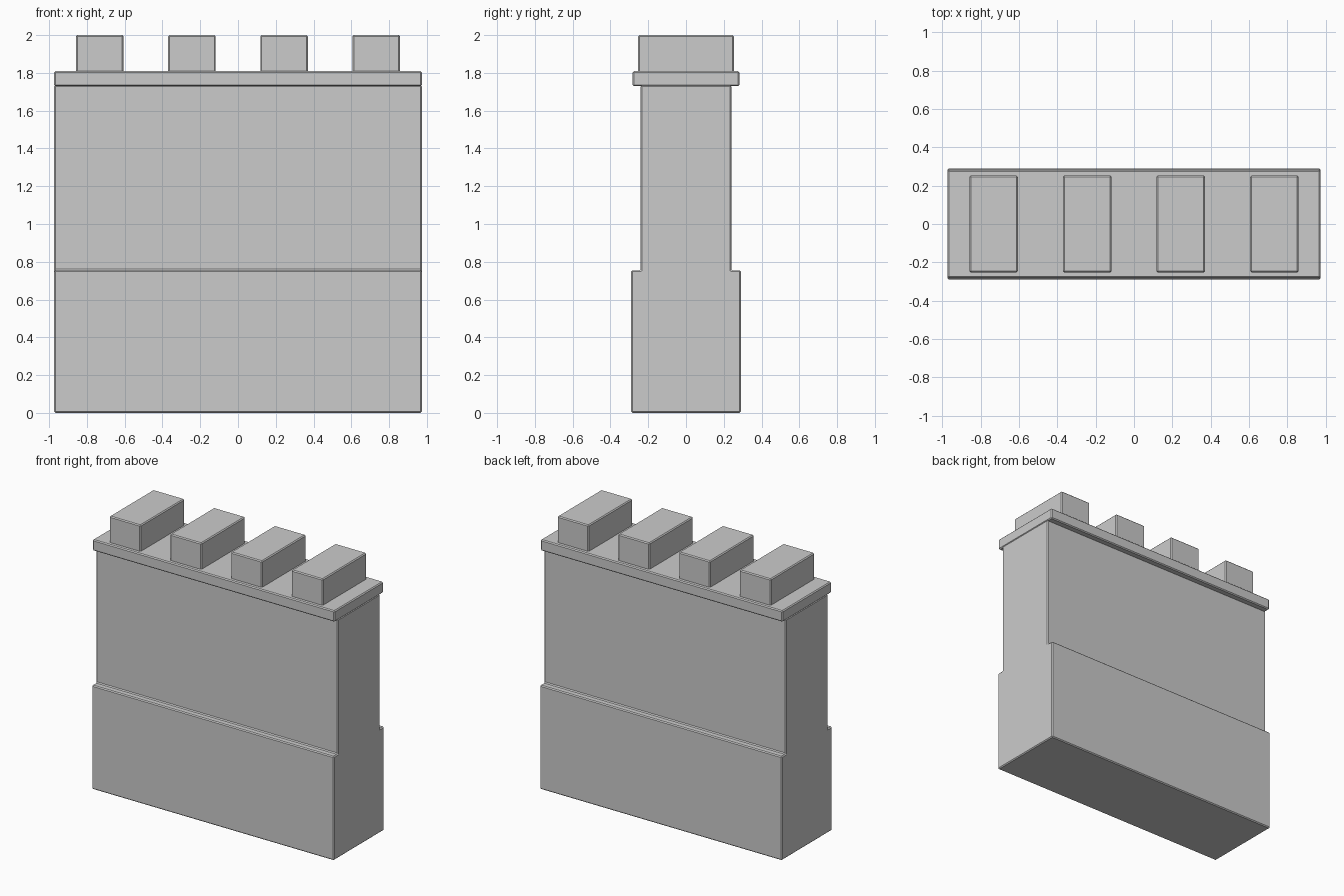
import bpy

if "Cube" in bpy.data.objects:
    bpy.data.objects.remove(bpy.data.objects["Cube"])

HALF_LENGTH = 0.973


def extrude_profile(name, profile, x0, x1):
    """Extrude a closed (y, z) profile along x, with slightly eased edges."""
    n = len(profile)
    verts = [(x, y, z) for x in (x0, x1) for y, z in profile]
    faces = [tuple(reversed(range(n))), tuple(range(n, 2 * n))]
    faces += [(i, (i + 1) % n, (i + 1) % n + n, i + n) for i in range(n)]
    mesh = bpy.data.meshes.new(name)
    mesh.from_pydata(verts, [], faces)
    obj = bpy.data.objects.new(name, mesh)
    bpy.context.collection.objects.link(obj)
    bevel = obj.modifiers.new("eased_edges", "BEVEL")
    bevel.width = 0.007
    bevel.segments = 1
    bevel.limit_method = "ANGLE"
    return obj


def box_profile(half_depth, z0, z1):
    return [(-half_depth, z0), (half_depth, z0), (half_depth, z1), (-half_depth, z1)]


# Wall with a thicker lower half
half = [(0.29, 0), (0.29, 0.755), (0.24, 0.755), (0.24, 1.735)]
wall_profile = half + [(-y, z) for y, z in reversed(half)]
extrude_profile("wall", wall_profile, -HALF_LENGTH, HALF_LENGTH)

# Overhanging coping slab
extrude_profile("coping", box_profile(0.282, 1.73, 1.81), -HALF_LENGTH, HALF_LENGTH)

# Four battlement blocks, evenly spaced
for i in range(4):
    x = (i - 1.5) * 0.488
    extrude_profile(f"merlon_{i + 1}", box_profile(0.253, 1.80, 2.0), x - 0.126, x + 0.126)
